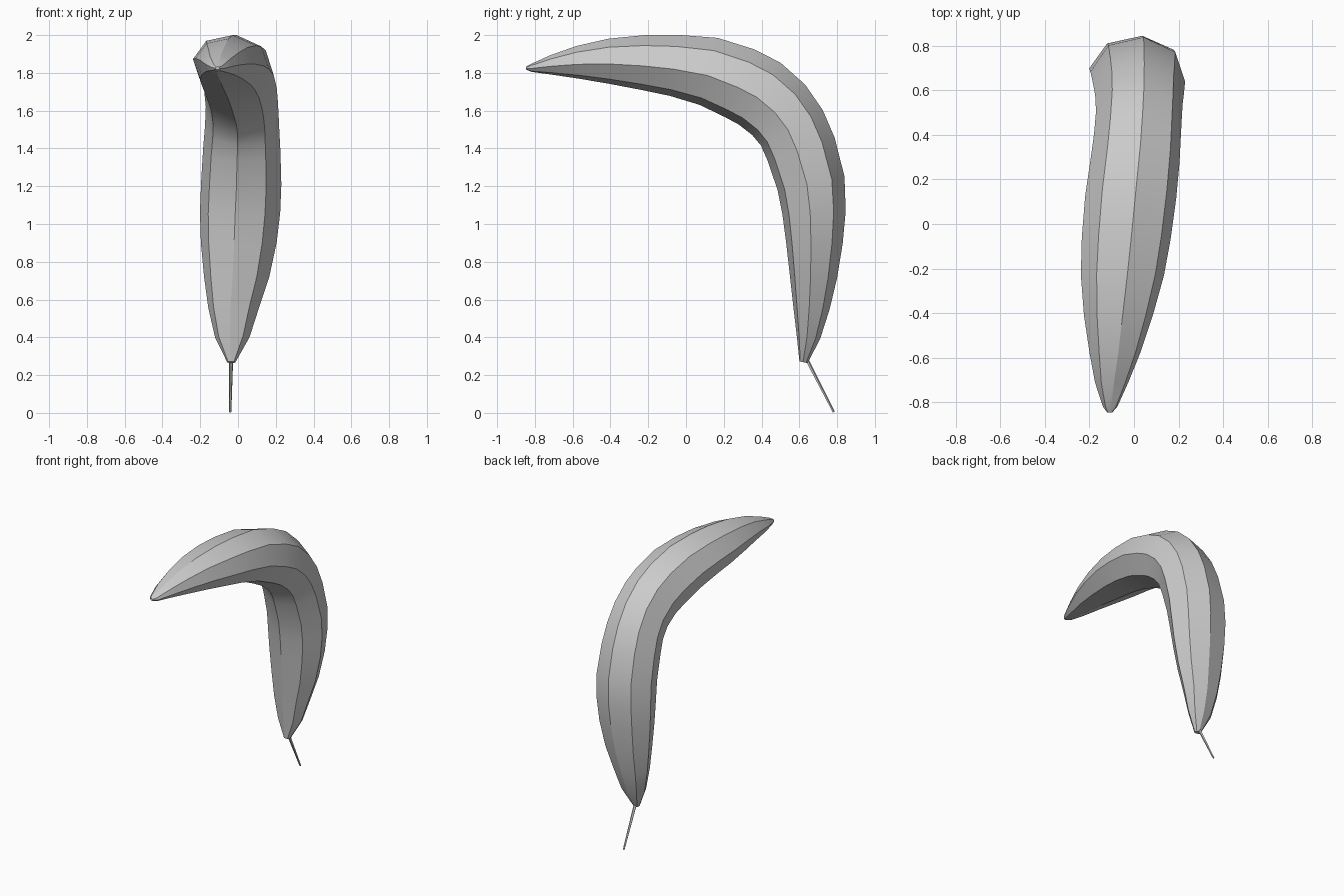
import bpy, bmesh, math
from mathutils import Vector

if "Cube" in bpy.data.objects:
    bpy.data.objects.remove(bpy.data.objects["Cube"])

SIDES = 8
TURN = math.radians(-7)

# Centre line of the pod: x, y, z, half width, half depth
RINGS = [
    (-.035, .622, .268, .022, .022), (-.03, .648, .40, .092, .063),
    (-.023, .664, .555, .135, .097), (-.007, .675, .72, .174, .126),
    (.004, .68, .90, .202, .151), (.011, .678, 1.06, .214, .169),
    (.017, .662, 1.215, .214, .182), (.02, .61, 1.395, .206, .189),
    (.022, .56, 1.51, .198, .19), (.022, .49, 1.605, .194, .195),
    (.015, .39, 1.69, .196, .199), (.005, .285, 1.745, .201, .197),
    (-.015, .12, 1.808, .206, .185), (-.035, -.065, 1.84, .201, .164),
    (-.052, -.23, 1.855, .188, .146), (-.07, -.41, 1.862, .156, .12),
    (-.085, -.575, 1.856, .116, .087), (-.1, -.71, 1.842, .076, .053),
    (-.107, -.82, 1.826, .033, .021), (-.109, -.846, 1.825, .012, .008),
]


def loft(name, rings, sides, turn):
    """Skin elliptical sections set square to a path in the y-z plane."""
    bm = bmesh.new()
    loops = []
    for i, (x, y, z, hw, hd) in enumerate(rings):
        a = rings[max(i - 1, 0)]
        b = rings[min(i + 1, len(rings) - 1)]
        t = Vector((0, b[1] - a[1], b[2] - a[2])).normalized()
        out = Vector((0, t.z, -t.y))
        loop = []
        for k in range(sides):
            ang = turn + k * math.tau / sides
            p = Vector((x, y, z)) + Vector((hw * math.cos(ang), 0, 0))
            loop.append(bm.verts.new(p + out * hd * math.sin(ang)))
        loops.append(loop)
    for p, q in zip(loops, loops[1:]):
        for k in range(sides):
            n = (k + 1) % sides
            bm.faces.new((p[k], p[n], q[n], q[k]))
    bm.faces.new(loops[0])
    bm.faces.new(loops[-1])
    bmesh.ops.recalc_face_normals(bm, faces=bm.faces)
    mesh = bpy.data.meshes.new(name)
    bm.to_mesh(mesh)
    bm.free()
    obj = bpy.data.objects.new(name, mesh)
    bpy.context.collection.objects.link(obj)
    bpy.ops.object.select_all(action='DESELECT')
    obj.select_set(True)
    bpy.context.view_layer.objects.active = obj
    bpy.ops.object.shade_smooth_by_angle(angle=math.radians(30))
    return obj


# Curved pod body
loft("pod", RINGS, SIDES, TURN)

# Thin stem slanting back down to the ground
loft("stem", [(-.041, .782, .004, .006, .006),
              (-.036, .638, .285, .011, .010)], 5, math.radians(90))
